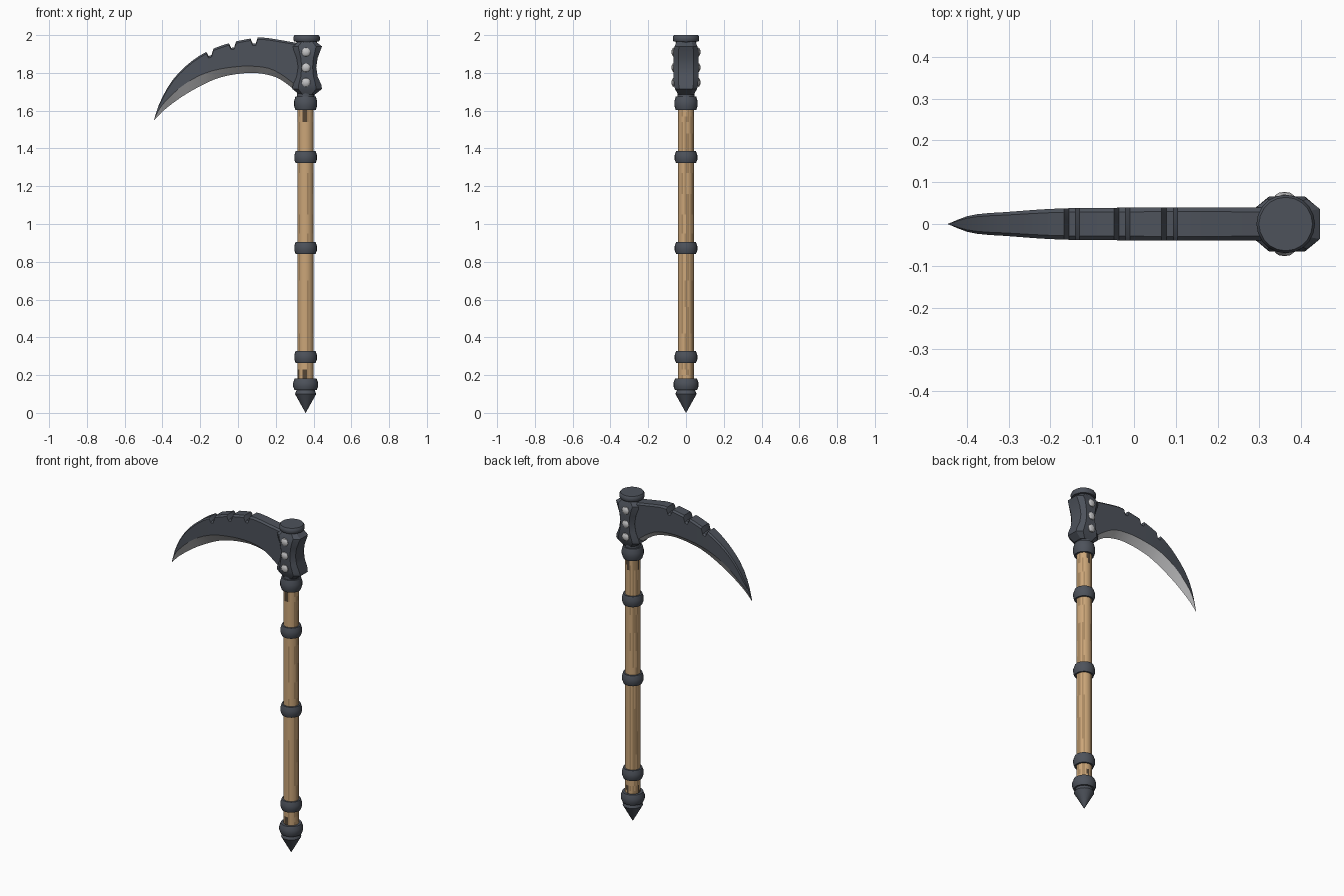
import bpy, bmesh, math, random
from mathutils import Matrix

if "Cube" in bpy.data.objects:
    bpy.data.objects.remove(bpy.data.objects["Cube"])

random.seed(4)
CX = 0.358  # handle axis


def mat(name, rgb):
    m = bpy.data.materials.new(name)
    m.diffuse_color = (*rgb, 1)
    m.use_nodes = True
    m.node_tree.nodes["Principled BSDF"].inputs["Base Color"].default_value = m.diffuse_color
    return m


IRON = mat("dark iron", (0.075, 0.085, 0.105))
STEEL = mat("bright steel", (0.55, 0.55, 0.56))
WOOD = mat("tan wood", (0.60, 0.38, 0.19))
GRAIN = mat("brown grain", (0.40, 0.25, 0.12))
CRACK = mat("dark crack", (0.09, 0.06, 0.035))


def finish(name, bm, mats, angle=35):
    bmesh.ops.remove_doubles(bm, verts=bm.verts, dist=1e-5)
    bmesh.ops.recalc_face_normals(bm, faces=bm.faces)
    me = bpy.data.meshes.new(name)
    bm.to_mesh(me)
    bm.free()
    ob = bpy.data.objects.new(name, me)
    bpy.context.collection.objects.link(ob)
    for m in mats:
        me.materials.append(m)
    bpy.ops.object.select_all(action='DESELECT')
    ob.select_set(True)
    bpy.context.view_layer.objects.active = ob
    bpy.ops.object.shade_smooth_by_angle(angle=math.radians(angle))
    return ob


def loft(bm, rings):
    """Skin a list of closed rings and cap both ends; returns faces by strip."""
    vs = [[bm.verts.new(p) for p in r] for r in rings]
    n = len(vs[0])
    strips = []
    for a, b in zip(vs, vs[1:]):
        strips.append([bm.faces.new((a[i], a[(i + 1) % n], b[(i + 1) % n], b[i]))
                       for i in range(n)])
    bm.faces.new(vs[0][::-1])
    bm.faces.new(vs[-1])
    return strips


def circle(r, z, n, x=CX):
    return [(x + r * math.cos(math.tau * i / n), r * math.sin(math.tau * i / n), z)
            for i in range(n)]


def lathe(name, profile, n=20, x=CX):
    bm = bmesh.new()
    loft(bm, [circle(r, z, n, x) for r, z in profile])
    return finish(name, bm, [IRON])


def curve(points, x):
    """Smooth height at x through (x, z) points."""
    k = max(0, min(len(points) - 2, sum(p[0] <= x for p in points) - 1))

    def slope(j):
        a, b = points[max(j - 1, 0)], points[min(j + 1, len(points) - 1)]
        return (b[1] - a[1]) / (b[0] - a[0])
    (x0, z0), (x1, z1) = points[k], points[k + 1]
    h = x1 - x0
    t = (x - x0) / h
    return (z0 * (1 + 2 * t) * (1 - t) ** 2 + slope(k) * h * t * (1 - t) ** 2
            + z1 * t * t * (3 - 2 * t) + slope(k + 1) * h * t * t * (t - 1))


# Wooden shaft, grain in long streaks and cracks near both ends
bm = bmesh.new()
N = 32
levels = [0.14, 0.2, 0.23, 0.27, 0.42, 0.56, 0.7, 0.84, 0.95, 1.05, 1.16, 1.27,
          1.36, 1.48, 1.54, 1.57, 1.64]
strips = loft(bm, [circle(0.043, z, N) for z in levels])
grain = [random.random() for _ in range(N)]
for k, strip in enumerate(strips):
    z = (levels[k] + levels[k + 1]) / 2
    for i, f in enumerate(strip):
        if (z > 1.53 or z < 0.24) and grain[i] > 0.72 and random.random() < 0.7:
            f.material_index = 2
        elif grain[i] < 0.3 and random.random() < 0.75:
            f.material_index = 1
finish("shaft", bm, [WOOD, GRAIN, CRACK])


# Rounded iron bands along the shaft
def band(name, z0, z1, r):
    h = z1 - z0
    lathe(name, [(0.04, z0), (r * 0.88, z0), (r, z0 + h * 0.3), (r, z0 + h * 0.65),
                 (r * 0.88, z1), (0.04, z1)])


band("lower_band", 0.265, 0.328, 0.060)
band("middle_band", 0.842, 0.905, 0.060)
band("upper_band", 1.322, 1.386, 0.060)
band("pommel_band", 0.120, 0.182, 0.066)
band("head_collar", 1.603, 1.676, 0.061)

# Pointed end, neck and top cap
lathe("end_spike", [(0.0004, 0), (0.056, 0.100), (0.050, 0.115), (0.045, 0.135)])
lathe("neck", [(0.046, 1.65), (0.046, 1.72)])
lathe("top_cap", [(0.05, 1.94), (0.055, 1.966), (0.066, 1.967), (0.070, 1.975),
                  (0.070, 1.990), (0.064, 2.0)], x=0.363)

# Waisted octagonal socket
HX = 0.366
rows = [(1.685, .040, .042), (1.715, .079, .058), (1.737, .075, .064), (1.780, .056, .066),
        (1.830, .048, .066), (1.880, .056, .066), (1.920, .071, .066), (1.940, .079, .060),
        (1.966, .045, .050)]
bm = bmesh.new()
loft(bm, [[(HX + sx * a, sy * b, z) for sx, sy in
           ((1, -.6), (1, .6), (.6, 1), (-.6, 1), (-1, .6), (-1, -.6), (-.6, -1), (.6, -1))]
          for z, a, b in rows])
finish("head_socket", bm, [IRON], 30)

# Steel rivets on both sides
bm = bmesh.new()
for side in (-1, 1):
    for z in (1.910, 1.828, 1.750):
        bmesh.ops.create_uvsphere(
            bm, u_segments=10, v_segments=6, radius=1,
            matrix=Matrix.Translation((0.360, side * 0.064, z))
            @ Matrix.Diagonal((0.024, 0.013, 0.024, 1)))
finish("rivets", bm, [STEEL], 25)

# Curved blade: spine, start of the ground edge, cutting edge
spine = [(-.445, 1.552), (-.413, 1.645), (-.35, 1.757), (-.265, 1.846), (-.17, 1.910),
         (-.048, 1.957), (.063, 1.981), (.13, 1.987), (.222, 1.974), (.33, 1.955)]
ground = [(-.445, 1.550), (-.42, 1.603), (-.39, 1.643), (-.307, 1.722), (-.21, 1.783),
          (-.12, 1.815), (-.016, 1.832), (.063, 1.836), (.16, 1.825), (.233, 1.790), (.33, 1.715)]
edge = [(-.445, 1.548), (-.397, 1.598), (-.307, 1.667), (-.21, 1.725), (-.12, 1.767),
        (-.042, 1.788), (.063, 1.800), (.143, 1.793), (.222, 1.767), (.33, 1.685)]
thick = [(-.445, .0005), (-.39, .021), (-.30, .029), (-.18, .037), (0, .039), (.33, .039)]
stations = [(x, 0) for x in (-.445, -.435, -.42, -.40, -.375, -.345, -.31, -.275, -.24, -.205,
                             -.10, -.075, .02, .045, .13, .16, .19, .22, .25, .28, .33)]
for x0 in (-.168, -.048, .066):  # chips in the spine
    stations += [(x0, 0), (x0 + .012, .028), (x0 + .028, .030), (x0 + .038, 0)]
rings = []
for x, dip in sorted(stations):
    top, mid, low, t = (curve(c, x) for c in (spine, ground, edge, thick))
    top -= dip
    c = min(0.010, (top - mid) * 0.3)
    rings.append([(x, -t * .75, top), (x, -t, top - c), (x, -t, mid), (x, 0, low),
                  (x, t, mid), (x, t, top - c), (x, t * .75, top)])
bm = bmesh.new()
for strip in loft(bm, rings):
    strip[2].material_index = strip[3].material_index = 1
finish("blade", bm, [IRON, STEEL], 30)
